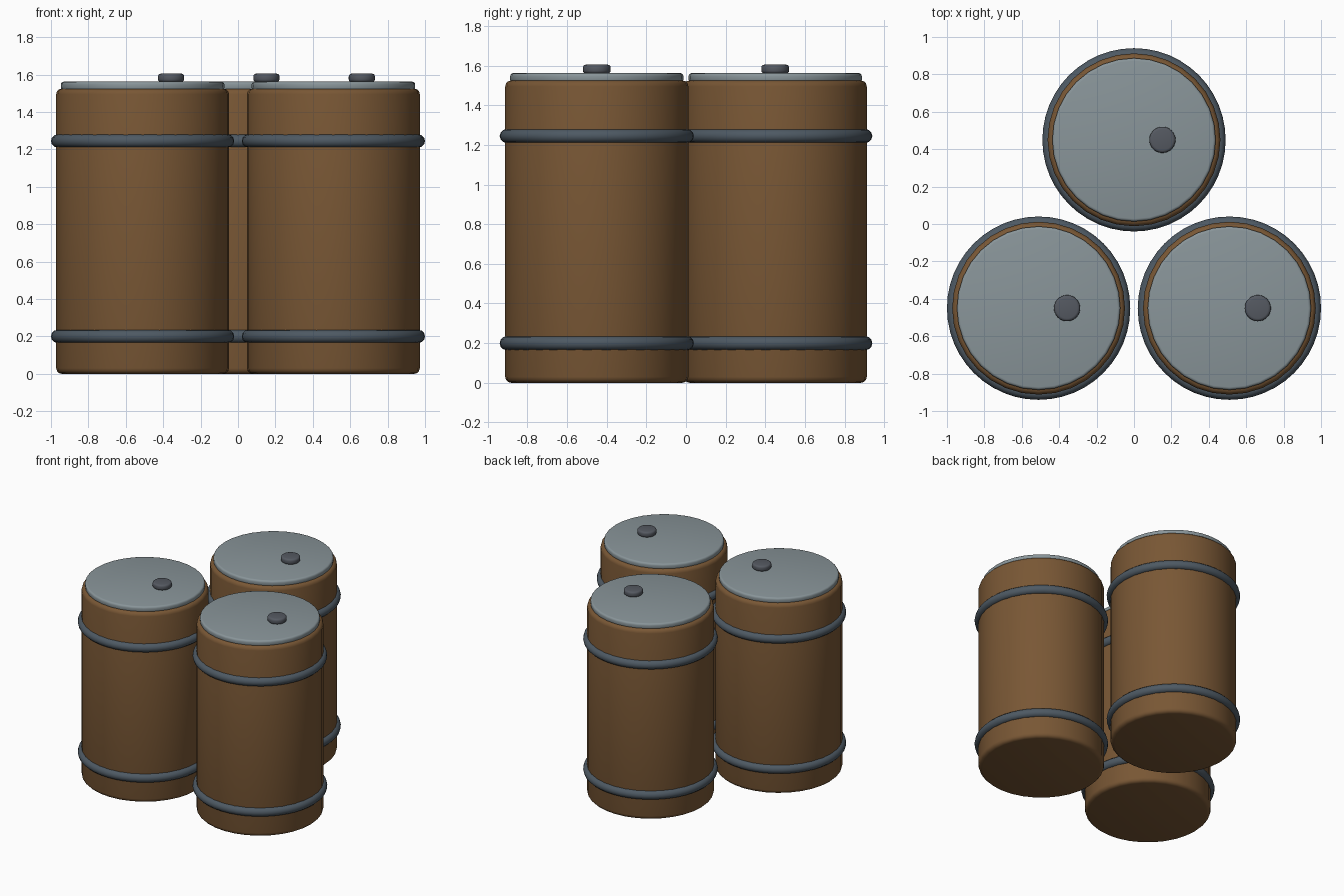
import bpy
import math

cube = bpy.data.objects.get("Cube")
if cube:
    bpy.data.objects.remove(cube, do_unlink=True)


def material(name, color):
    mat = bpy.data.materials.new(name)
    mat.use_nodes = True
    mat.diffuse_color = (*color, 1)
    mat.node_tree.nodes["Principled BSDF"].inputs["Base Color"].default_value = (*color, 1)
    return mat


BROWN = material("brown_drum", (0.19, 0.095, 0.035))
LID = material("pale_grey_lid", (0.25, 0.30, 0.32))
BAND = material("blue_grey_band", (0.075, 0.10, 0.125))
CAP = material("dark_grey_cap", (0.09, 0.10, 0.12))


def finish(obj, name, mat):
    obj.name = name
    obj.data.materials.append(mat)
    bpy.ops.object.shade_smooth_by_angle(angle=math.radians(35))


def rounded_disc(name, x, y, bottom, top, radius, bevel, mat):
    bpy.ops.mesh.primitive_cylinder_add(
        vertices=32, radius=radius, depth=top - bottom,
        location=(x, y, (bottom + top) / 2))
    obj = bpy.context.object
    mod = obj.modifiers.new("rounded_rim", "BEVEL")
    mod.width = bevel
    mod.segments = 3
    mod.limit_method = "ANGLE"
    mod.angle_limit = math.radians(40)
    bpy.ops.object.modifier_apply(modifier=mod.name)
    finish(obj, name, mat)


def band(name, x, y, z):
    bpy.ops.mesh.primitive_torus_add(
        major_radius=0.455, minor_radius=0.035, major_segments=48,
        minor_segments=12, location=(x, y, z))
    finish(bpy.context.object, name, mat=BAND)


# Three identical drums in a triangle
for place, x, y in (("right", -0.51, -0.45), ("left", 0.51, -0.45), ("back", 0, 0.45)):
    rounded_disc(place + "_drum_body", x, y, 0, 1.525, 0.462, 0.03, BROWN)
    rounded_disc(place + "_drum_lid", x, y, 1.515, 1.562, 0.437, 0.015, LID)
    rounded_disc(place + "_drum_cap", x + 0.152, y, 1.56, 1.605, 0.07, 0.015, CAP)
    band(place + "_lower_band", x, y, 0.20)
    band(place + "_upper_band", x, y, 1.245)
